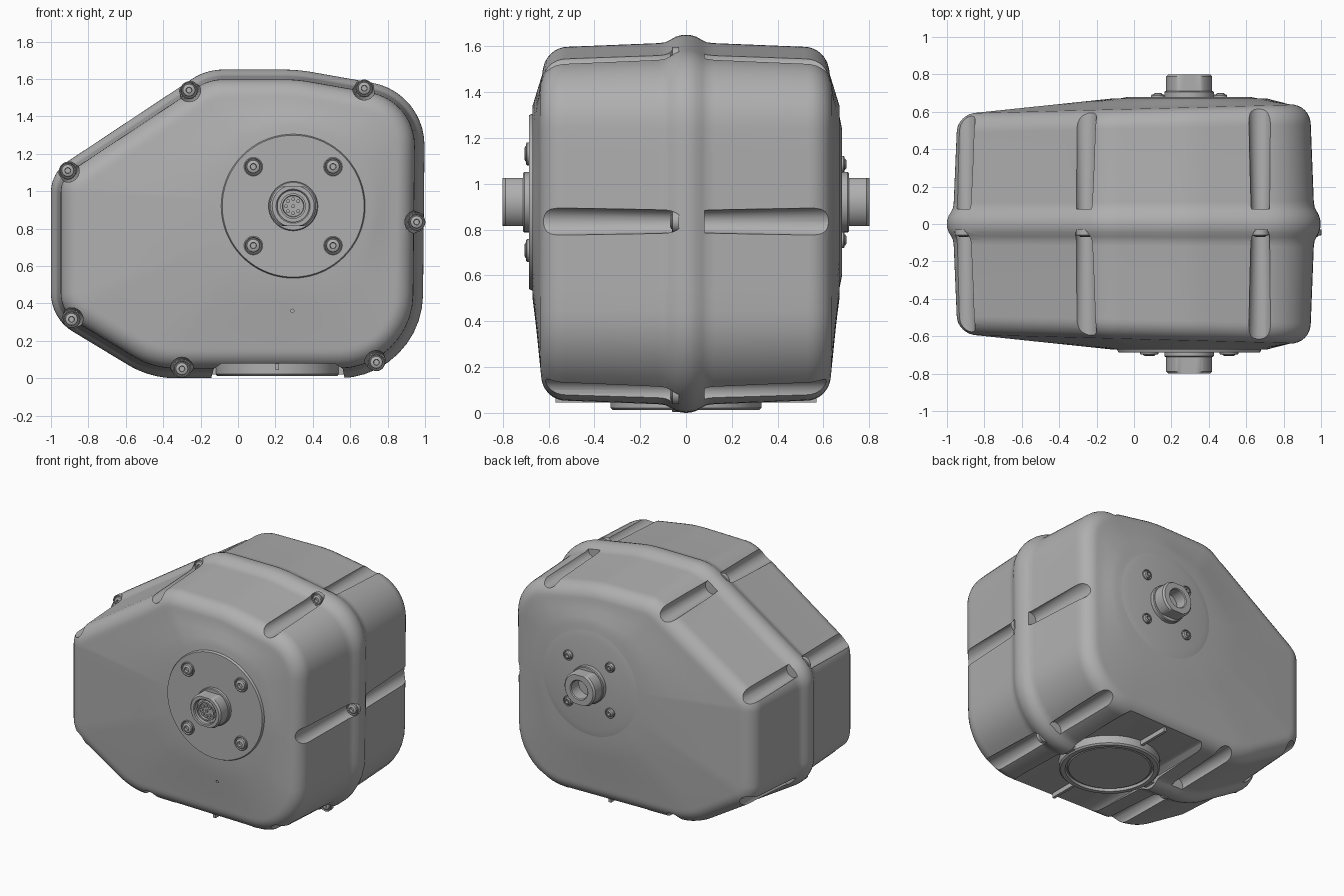
import bpy, bmesh, math
from mathutils import Vector

if "Cube" in bpy.data.objects:
    bpy.data.objects.remove(bpy.data.objects["Cube"])

grey = bpy.data.materials.new("housing grey")
grey.use_nodes = True
grey.diffuse_color = (0.43, 0.43, 0.43, 1)
grey.node_tree.nodes["Principled BSDF"].inputs["Base Color"].default_value = grey.diffuse_color

HUB = Vector((0.295, 0.92))
FRONT, BACK = -1, 1


def finish(name, bm):
    bmesh.ops.remove_doubles(bm, verts=bm.verts, dist=1e-5)
    bmesh.ops.recalc_face_normals(bm, faces=bm.faces)
    mesh = bpy.data.meshes.new(name)
    bm.to_mesh(mesh)
    bm.free()
    mesh.materials.append(grey)
    ob = bpy.data.objects.new(name, mesh)
    bpy.context.collection.objects.link(ob)
    return ob


def smooth(ob, angle=35):
    bpy.ops.object.select_all(action='DESELECT')
    bpy.context.view_layer.objects.active = ob
    ob.select_set(True)
    bpy.ops.object.shade_smooth_by_angle(angle=math.radians(angle))


def skin(bm, rings, caps=True):
    """Bridge rings of points with quads."""
    rows = [[bm.verts.new(p) for p in ring] for ring in rings]
    n = len(rows[0])
    for a, b in zip(rows, rows[1:]):
        for i in range(n):
            j = (i + 1) % n
            bm.faces.new((a[i], a[j], b[j], b[i]))
    if caps:
        bm.faces.new(rows[0])
        bm.faces.new(rows[-1])


def lathe(name, profile, x, z, side, segs=32, flat=9.0):
    """Revolve (radius, y) pairs; flat clamps the height to make two flats."""
    bm = bmesh.new()
    rings = []
    for r, y in profile:
        ring = []
        for i in range(segs):
            a = 2 * math.pi * i / segs
            dz = max(-flat, min(flat, r * math.sin(a)))
            ring.append((x + r * math.cos(a), side * y, z + dz))
        rings.append(ring)
    skin(bm, rings, caps=profile[0][0] > 0)
    return finish(name, bm)


def box(name, lo, hi):
    bm = bmesh.new()
    bmesh.ops.create_cube(bm, size=1)
    for v in bm.verts:
        v.co = [l + (c + 0.5) * (h - l) for c, l, h in zip(v.co, lo, hi)]
    return finish(name, bm)


def cut(ob, cutter):
    cutter.hide_render = True
    mod = ob.modifiers.new("cut", 'BOOLEAN')
    mod.operation = 'DIFFERENCE'
    mod.solver = 'EXACT'
    mod.object = cutter
    bpy.context.view_layer.objects.active = ob
    bpy.ops.object.modifier_apply(modifier=mod.name)
    bpy.data.objects.remove(cutter)


# Outline corners: x, z, radius
corners = [(-1, 0.32, 0.24), (-0.47, 0, 0.5), (0.985, 0, 0.45), (1.0, 1.53, 0.34),
           (0.32, 1.65, 0.9), (-0.17, 1.65, 0.3), (-1, 1.10, 0.2)]


def outline():
    """Outline points with their outward normals."""
    pts = [Vector(c[:2]) for c in corners]
    n = len(pts)
    normals = []
    for i in range(n):
        d = (pts[(i + 1) % n] - pts[i]).normalized()
        normals.append(Vector((d.y, -d.x)))
    arcs = []
    for i in range(n):
        n1, n2, r = normals[i - 1], normals[i], corners[i][2]
        centre = pts[i] - (n1 + n2) * r / (1 + n1.dot(n2))
        a = math.atan2(n1.y, n1.x)
        sweep = math.atan2(n1.x * n2.y - n1.y * n2.x, n1.dot(n2))
        arc = []
        for k in range(11):
            t = a + sweep * k / 10
            nrm = Vector((math.cos(t), math.sin(t)))
            arc.append((centre + nrm * r, nrm))
        arcs.append(arc)
    out = []
    for i in range(n):
        out += arcs[i]
        p, q = arcs[i][-1][0], arcs[(i + 1) % n][0][0]
        out += [(p.lerp(q, k / 8), normals[i]) for k in range(1, 8)]
    return out


# Housing: seam bead, drafted walls, rounded rim, gently domed faces
edge = outline()
half = [(0.02, 0.001), (0.045, 0.008), (0.07, 0.022), (0.09, 0.032), (0.12, 0.036), (0.52, 0.052)]
for k in range(1, 9):
    t = math.pi / 2 * k / 8
    half.append((0.52 + 0.11 * math.sin(t), 0.162 - 0.11 * math.cos(t)))


def half_rings(side):
    rings = []
    for y, inset in half:
        pts = [p - n * inset for p, n in edge]
        rings.append([(p.x, side * y * (0.98 + 0.042 * p.x), p.y) for p in pts])
    rim = [Vector(p) for p in rings[-1]]
    for t in (0.35, 0.7, 1):
        ring = []
        for p in rim:
            d = (Vector((p.x, p.z)) - HUB).normalized() * 0.42 + HUB
            ring.append(p.lerp(Vector((d.x, side * 0.67, d.y)), t))
        rings.append(ring)
    return rings


bm = bmesh.new()
skin(bm, half_rings(FRONT)[::-1] + [[(p.x, 0, p.y) for p, n in edge]] + half_rings(BACK))
housing = finish("housing", bm)

# Screw channels around the rim, with a screw at the front end of each
channels = [(-0.91, 1.11), (-0.262, 1.54), (0.675, 1.55), (0.955, 0.835),
            (0.74, 0.085), (-0.30, 0.05), (-0.89, 0.315)]
for x, z in channels:
    for side, start in ((FRONT, 0.04), (BACK, 0.08)):
        cut(housing, lathe("channel_cutter", [(0, start), (0.05, start), (0.067, 0.8), (0, 0.8)],
                           x, z, side, 24))

# Underside pocket
bm = bmesh.new()
section = [(-0.17, -0.1), (0.59, -0.1), (0.56, 0.05), (0.52, 0.078), (-0.09, 0.078), (-0.13, 0.05)]
skin(bm, [[(x, y, z) for x, z in section] for y in (-0.9, 0.9)])
cut(housing, finish("pocket_cutter", bm))
cut(housing, lathe("pinhole_cutter", [(0, 0.5), (0.009, 0.5), (0.009, 0.8), (0, 0.8)], 0.29, 0.36, FRONT, 12))
smooth(housing)


def screw(name, x, z, y, r, side):
    """Button head in a raised collar, with a socket."""
    shape = [(0, -0.02), (1, -0.02), (1, 0.008), (0.9, 0.012), (0.82, 0.002), (0.74, 0.002),
             (0.68, 0.014), (0.48, 0.02), (0.34, 0.02), (0.3, 0.004), (0, 0.004)]
    smooth(lathe(name, [(r * a, y + b) for a, b in shape], x, z, side, 24))


for i, (x, z) in enumerate(channels):
    screw(f"rim_screw_{i + 1}", x, z, 0.05, 0.047, FRONT)

# Underside cover: ring, lid and ribs
cx = 0.21
ring = lathe("cover_ring", [(0.27, -0.1), (0.33, -0.1), (0.33, -0.022), (0.32, -0.012),
                            (0.29, -0.012), (0.285, -0.03), (0.27, -0.03), (0.27, -0.1)], 0, 0, 1, 64)
lid = lathe("cover_lid", [(0, -0.1), (0.275, -0.1), (0.275, -0.026), (0.268, -0.02), (0, -0.02)], 0, 0, 1, 64)
for ob in (ring, lid):
    for v in ob.data.vertices:
        v.co = (cx + v.co.x, v.co.z, -v.co.y)
    smooth(ob)
for side, word in ((FRONT, "front"), (BACK, "back")):
    a, b = sorted((side * 0.32, side * 0.57))
    box(f"{word}_cover_rib", (cx - 0.01, a, 0.045), (cx + 0.01, b, 0.09))

# Seam bridges beside the cover
box("seam_bridge_right", (-0.15, -0.04, 0.02), (-0.09, 0.04, 0.09))
box("seam_bridge_left", (0.51, -0.04, 0.02), (0.57, 0.04, 0.09))

# Hub plates, collars, screws and shaft ends on both faces
for side, word, top, soft, gap in ((FRONT, "front", 0.686, 0.006, 0.213), (BACK, "back", 0.68, 0.06, 0.167)):
    smooth(lathe(f"{word}_hub_plate", [(0, 0.62), (0.385, 0.62), (0.385, top - 0.012),
                                       (0.385 - soft, top), (0, top)], HUB.x, HUB.y, side, 72))
    smooth(lathe(f"{word}_collar", [(0, 0.66), (0.132, 0.66), (0.132, 0.706), (0.127, 0.711), (0, 0.711)],
                 HUB.x, HUB.y, side, 48))
    bore, floor = (0.085, 0.765) if side == FRONT else (0.065, 0.70)
    smooth(lathe(f"{word}_shaft", [(0, 0.65), (0.123, 0.65), (0.123, 0.788), (0.112, 0.8), (bore + 0.006, 0.8),
                                   (bore, 0.794), (bore, floor), (0, floor)],
                 HUB.x, HUB.y, side, 64, flat=0.105))
    for sx in (-1, 1):
        for sz in (-1, 1):
            screw(f"{word}_hub_screw", HUB.x + sx * gap, HUB.y + sz * gap * 0.99, top,
                  0.05 if side == FRONT else 0.036, side)

# Socket insert with pins in the front shaft
smooth(lathe("socket_insert", [(0, 0.75), (0.068, 0.75), (0.068, 0.79), (0.058, 0.79),
                               (0.055, 0.775), (0, 0.775)], HUB.x, HUB.y, FRONT))
for i in range(8):
    a = math.pi / 4 * i
    r = 0.038 if i else 0
    smooth(lathe("socket_pin", [(0, 0.77), (0.01, 0.77), (0.01, 0.787), (0, 0.79)],
                 HUB.x + r * math.cos(a), HUB.y + r * math.sin(a), FRONT, 10))
